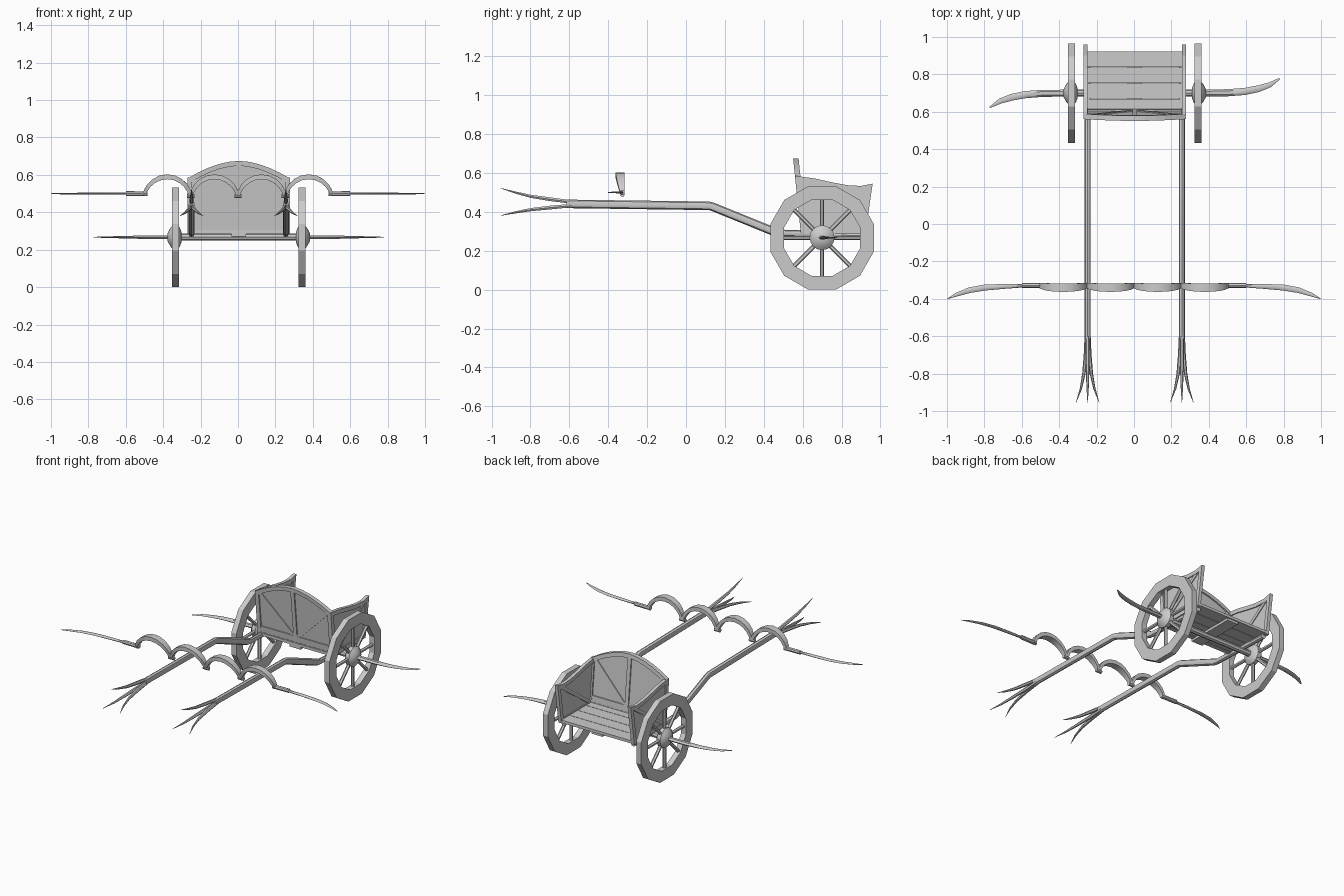
import bpy, bmesh, math
from mathutils import Vector

if "Cube" in bpy.data.objects:
    bpy.data.objects.remove(bpy.data.objects["Cube"])

CX = 0.004  # cart centre line
wood = bpy.data.materials.new("weathered_grey")
wood.diffuse_color = (0.6, 0.6, 0.6, 1)
wood.use_nodes = True
wood.node_tree.nodes["Principled BSDF"].inputs["Base Color"].default_value = wood.diffuse_color


def finish(name, bm, smooth=False):
    bmesh.ops.recalc_face_normals(bm, faces=bm.faces)
    me = bpy.data.meshes.new(name)
    bm.to_mesh(me)
    bm.free()
    me.materials.append(wood)
    ob = bpy.data.objects.new(name, me)
    bpy.context.collection.objects.link(ob)
    if smooth:
        bpy.ops.object.select_all(action='DESELECT')
        ob.select_set(True)
        bpy.context.view_layer.objects.active = ob
        bpy.ops.object.shade_smooth_by_angle(angle=math.radians(40))
    return ob


def loft(name, path, sizes, up, n=8, smooth=True):
    """Sweep an n-sided section (half sizes a across, b along up) on a path."""
    bm = bmesh.new()
    path = [Vector(p) for p in path]
    up = Vector(up)
    k, ph = (math.sqrt(2), math.pi / 4) if n == 4 else (1, 0)
    rings = []
    for i, p in enumerate(path):
        t = (path[min(i + 1, len(path) - 1)] - path[max(i - 1, 0)]).normalized()
        side = t.cross(up).normalized()
        v = side.cross(t)
        a, b = sizes[i] if isinstance(sizes, list) else sizes
        rings.append([bm.verts.new(p + side * a * k * math.cos(ph + math.tau * j / n)
                                   + v * b * k * math.sin(ph + math.tau * j / n))
                      for j in range(n)])
    for r, s in zip(rings, rings[1:]):
        for j in range(n):
            bm.faces.new((r[j], r[(j + 1) % n], s[(j + 1) % n], s[j]))
    bm.faces.new(rings[0])
    bm.faces.new(rings[-1])
    return finish(name, bm, smooth)


def plate(name, outline, place, thick, border=0):
    """Extruded outline; with a border only the surrounding frame is kept."""
    bm = bmesh.new()
    face = bm.faces.new([bm.verts.new((u, v, -thick / 2)) for u, v in outline])
    bm.normal_update()
    if border:
        bmesh.ops.inset_individual(bm, faces=[face], thickness=border, use_even_offset=True)
        bmesh.ops.delete(bm, geom=[face], context='FACES')
    out = bmesh.ops.extrude_face_region(bm, geom=bm.faces[:], use_keep_orig=True)
    for v in out['geom']:
        if isinstance(v, bmesh.types.BMVert):
            v.co.z += thick
    for v in bm.verts:
        v.co = place(*v.co)
    return finish(name, bm)


def strip(p, q, w):
    """Outline of a straight batten from p to q."""
    p, q = Vector(p), Vector(q)
    d = (q - p).normalized() * w / 2
    o = Vector((-d.y, d.x))
    return [p - o, q - o, q + o, p + o]


def box(name, x0, x1, y0, y1, z0, z1):
    plate(name, [(x0, y0), (x1, y0), (x1, y1), (x0, y1)],
          lambda u, v, w: (CX + u, v, (z0 + z1) / 2 + w), z1 - z0)


# Front board: leaning frame with arched top, thin panel and V braces
def front(u, v, w):
    return (CX + u, 0.605 - 0.04 * (v - 0.285) / 0.39 + w, v)


arch = [(0.275 * (1 - i / 5), 0.675 - 0.095 * abs(1 - i / 5) ** 1.8) for i in range(11)]
board = [(-0.275, 0.285), (0.275, 0.285)] + arch
plate("front_panel", board, front, 0.01)
plate("front_frame", board, front, 0.028, 0.026)
plate("front_bottom_rail", strip((-0.26, 0.325), (0.26, 0.325), 0.05), front, 0.026)
plate("front_centre_post", strip((0, 0.3), (0, 0.66), 0.026), front, 0.026)
for s in (-1, 1):
    plate("front_brace", strip((s * 0.015, 0.345), (s * 0.245, 0.575), 0.024), front, 0.022)

# Side boards with dipping top edge
side_outline = [(0.593, 0.285), (0.922, 0.285), (0.96, 0.545), (0.90, 0.533), (0.83, 0.537),
                (0.75, 0.552), (0.66, 0.572), (0.562, 0.585)]
for s in (-1, 1):
    def wall(u, v, w, s=s):
        return (CX + s * 0.264 + w, u, v)
    plate("side_panel", side_outline, wall, 0.008)
    plate("side_frame", side_outline, wall, 0.022, 0.026)
    plate("side_brace", strip((0.615, 0.305), (0.925, 0.525), 0.022), wall, 0.018)

# Floor planks and supports
for i in range(4):
    y = 0.585 + 0.085 * i
    box("floor_plank", -0.255, 0.255, y, y + 0.082, 0.288, 0.306)
box("centre_stringer", -0.04, 0.04, 0.585, 0.915, 0.272, 0.288)

# Axle
loft("axle", [(CX - 0.32, 0.70, 0.267), (CX + 0.32, 0.70, 0.267)], (0.019, 0.019), (0, 0, 1))

HUB = [(0.307, 0.03), (0.315, 0.05), (0.326, 0.064), (0.352, 0.064), (0.366, 0.048), (0.38, 0.022)]
for s in (-1, 1):
    # Wheel: twelve-sided rim, eight spokes and a rounded hub
    wx = CX + s * 0.338
    R = 0.266 / math.cos(math.pi / 12)
    ring = [(R * math.cos(math.tau * (i + 0.5) / 12), R * math.sin(math.tau * (i + 0.5) / 12))
            for i in range(12)]
    plate("wheel_rim", ring, lambda u, v, w: (wx + w, 0.70 + u, 0.266 + v), 0.036, 0.07)
    for i in range(8):
        c, d = math.cos(i * math.tau / 8), math.sin(i * math.tau / 8)
        loft("wheel_spoke", [(wx, 0.70 + r * c, 0.266 + r * d) for r in (0.04, 0.205)],
             (0.011, 0.011), (1, 0, 0), 6)
    loft("wheel_hub", [(CX + s * x, 0.70, 0.267) for x, r in HUB],
         [(r, r) for x, r in HUB], (0, 0, 1), 16)

    # Curved hub blade, swept opposite ways on each side
    blade = [(0.37, 0, 0.018, 0.012), (0.50, 0.002, 0.019, 0.011), (0.59, 0.009, 0.019, 0.008),
             (0.66, 0.023, 0.018, 0.006), (0.72, 0.043, 0.014, 0.004), (0.775, 0.077, 0.004, 0.002)]
    loft("hub_blade", [(CX + s * x, 0.70 + s * y, 0.267) for x, y, a, b in blade],
         [(a, b) for x, y, a, b in blade], (0, 0, 1), 6)

    # Draught pole
    px = CX + s * 0.252
    loft("draught_pole", [(px, -0.615, 0.441), (px, 0.12, 0.431), (px, 0.14, 0.425),
                          (px, 0.45, 0.299), (px, 0.475, 0.292), (px, 0.90, 0.277)],
         [(0.0165, 0.022)] * 4 + [(0.0165, 0.017)] * 2, (0, 0, 1))

    # Three flaring prongs at the pole tip: one up, two down and outward
    for dx, dz in ((0, 1.25), (-1, -0.9), (1, -0.9)):
        steps = [(-0.59, 0.006, 0.009, 0.010), (-0.70, 0.010, 0.020, 0.011),
                 (-0.80, 0.020, 0.032, 0.009), (-0.88, 0.036, 0.048, 0.006),
                 (-0.955, 0.062, 0.066, 0.001)]
        loft("pole_prong", [(px + dx * ox, y, 0.44 + dz * oz) for y, ox, oz, r in steps],
             [(r, r) for y, ox, oz, r in steps], (0, 0, 1), 6)

    # Yoke end: short rod and flat curved blade
    loft("yoke_rod", [(s * 0.485, -0.328, 0.499), (s * 0.60, -0.328, 0.5)],
         (0.013, 0.013), (0, 0, 1))
    tip = [(0.58, -0.330, 0.008, 0.007), (0.70, -0.334, 0.013, 0.007), (0.80, -0.340, 0.016, 0.006),
           (0.88, -0.354, 0.015, 0.005), (0.95, -0.378, 0.010, 0.004), (1.0, -0.401, 0.001, 0.002)]
    loft("yoke_blade", [(s * x, y, 0.5) for x, y, a, b in tip],
         [(a, b) for x, y, a, b in tip], (0, 0, 1), 6)

# Yoke arches: four bands, widest at the crown
for c in (-0.378, -0.126, 0.126, 0.378):
    pts, sizes = [], []
    for i in range(11):
        a = math.pi * i / 10
        h = math.sin(a)
        pts.append((c - 0.122 * math.cos(a), -0.326 - 0.014 * h, 0.49 + 0.1 * h ** 1.2))
        sizes.append((0.008 + 0.005 * h, 0.010 + 0.013 * h))
    loft("yoke_arch", pts, sizes, (0, 1, 0), 4)
# Joints between the arches
for x in (-0.252, 0, 0.252):
    loft("yoke_joint", [(x - 0.02, -0.327, 0.488), (x + 0.02, -0.327, 0.488)],
         (0.011, 0.011), (0, 0, 1))
